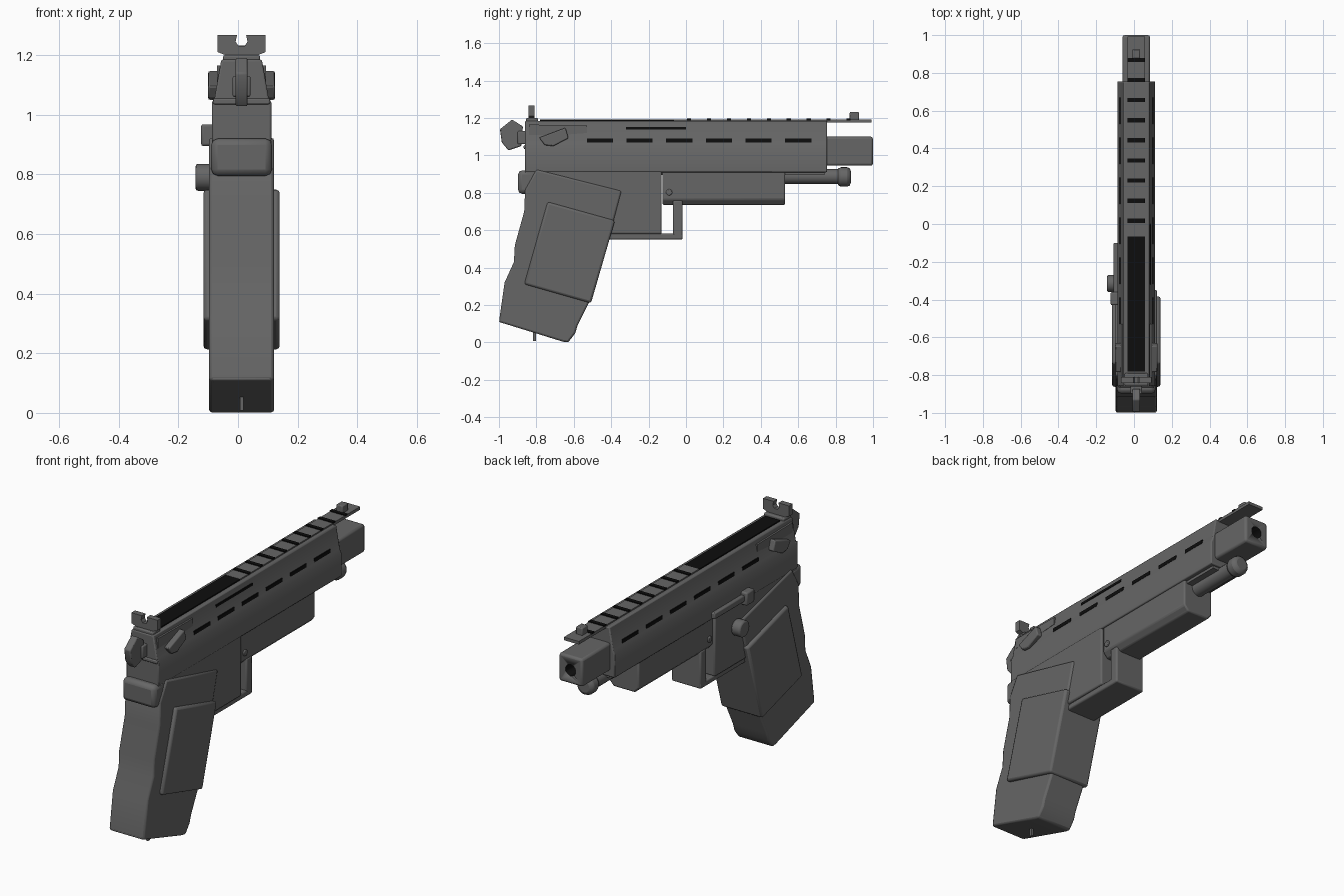
import bpy, bmesh, math
from mathutils import Matrix, Vector

if "Cube" in bpy.data.objects:
    bpy.data.objects.remove(bpy.data.objects["Cube"])

CX = 0.012  # centre plane of the body


def material(name, v):
    m = bpy.data.materials.new(name)
    m.use_nodes = True
    m.diffuse_color = (v, v, v, 1)
    m.node_tree.nodes["Principled BSDF"].inputs["Base Color"].default_value = (v, v, v, 1)
    return m


GREY = material("gunmetal grey", 0.133)
BLACK = material("slot black", 0.004)


def finish(name, bm, mat, bevel=0.0, segments=2):
    bmesh.ops.recalc_face_normals(bm, faces=bm.faces)
    me = bpy.data.meshes.new(name)
    bm.to_mesh(me)
    bm.free()
    me.materials.append(mat)
    ob = bpy.data.objects.new(name, me)
    bpy.context.collection.objects.link(ob)
    bpy.ops.object.select_all(action='DESELECT')
    ob.select_set(True)
    bpy.context.view_layer.objects.active = ob
    bpy.ops.object.shade_smooth_by_angle(angle=math.radians(35))
    if bevel:
        b = ob.modifiers.new("Bevel", 'BEVEL')
        b.width, b.segments, b.limit_method = bevel, segments, 'ANGLE'
        b.angle_limit = math.radians(35)
    return ob


def extrude(name, pts, a, b, axis='x', bevel=0.0, mat=GREY):
    """Extrude a (y, z) outline along x, or an (x, z) outline along y."""
    bm = bmesh.new()
    place = (lambda p, t: (t, p[0], p[1])) if axis == 'x' else (lambda p, t: (p[0], t, p[1]))
    f = bm.faces.new([bm.verts.new(place(p, a)) for p in pts])
    new = bmesh.ops.extrude_face_region(bm, geom=[f])["geom"]
    d = Vector((b - a, 0, 0) if axis == 'x' else (0, b - a, 0))
    bmesh.ops.translate(bm, vec=d, verts=[v for v in new if isinstance(v, bmesh.types.BMVert)])
    return finish(name, bm, mat, bevel)


def box(name, x, y, z, bevel=0.0, mat=GREY):
    return extrude(name, [(y[0], z[0]), (y[1], z[0]), (y[1], z[1]), (y[0], z[1])],
                   x[0], x[1], 'x', bevel, mat)


def mid(half):
    return (CX - half, CX + half)


def cylinder(name, centre, r, depth, axis, bevel=0.0, mat=GREY, sides=20):
    bm = bmesh.new()
    turn = Matrix.Rotation(math.pi / 2, 4, 'Y' if axis == 'x' else 'X')
    bmesh.ops.create_cone(bm, cap_ends=True, segments=sides, radius1=r, radius2=r, depth=depth,
                          matrix=Matrix.Translation(centre) @ turn)
    return finish(name, bm, mat, bevel)


def mirrored(half):
    return [(CX - x, z) for x, z in half] + [(CX + x, z) for x, z in reversed(half)]


# Slide with sloping sides
extrude("slide", mirrored([(0.1, 0.91), (0.1, 1.04), (0.09, 1.06), (0.068, 1.185)]),
        -0.86, 0.755, 'y', 0.006)

# Barrel block with a bored muzzle
barrel = box("barrel", mid(0.073), (0.6, 1.0), (0.945, 1.1), 0.012)
bore = cylinder("bore_cutter", (CX, 0.98, 1.022), 0.032, 0.2, 'y', mat=BLACK)
bore.hide_render = True
bore.hide_viewport = True
cut = barrel.modifiers.new("Bore", 'BOOLEAN')
cut.object, cut.operation, cut.material_mode = bore, 'DIFFERENCE', 'TRANSFER'

# Side slots, cut lines showing on both faces
for i in range(6):
    y = -0.46 + 0.212 * i
    box(f"side_slot_{i + 1}", mid(0.09), (y - 0.07, y + 0.07), (1.07, 1.09), mat=BLACK)
box("ejection_line", (CX, CX + 0.079), (-0.32, 0), (1.14, 1.153), mat=BLACK)

# Top strip and slotted rib
box("top_strip", mid(0.046), (-0.78, -0.065), (1.183, 1.191), mat=BLACK)
box("top_rib", mid(0.046), (-0.065, 0.993), (1.175, 1.192))
for i in range(9):
    y = 0.017 + 0.1065 * i
    box(f"rib_slot_{i + 1}", mid(0.047), (y - 0.011, y + 0.011), (1.188, 1.197), mat=BLACK)

# Sights
box("front_sight", mid(0.02), (0.875, 0.925), (1.185, 1.232), 0.005)
extrude("rear_sight", mirrored([(0.05, 1.18), (0.055, 1.2), (0.08, 1.21), (0.08, 1.268),
                                (0.015, 1.268), (0.02, 1.245), (0.01, 1.23)]), -0.842, -0.81, 'y')
box("rear_sight_base", mid(0.062), (-0.855, -0.79), (1.175, 1.2), 0.006)

# Hammer and rear plate
extrude("hammer", [(-0.995, 1.14), (-0.93, 1.192), (-0.872, 1.155), (-0.88, 1.05),
                   (-0.95, 1.027), (-0.985, 1.07)], *mid(0.02), bevel=0.006)
box("hammer_mount", mid(0.03), (-0.9, -0.84), (1.06, 1.13), 0.006)
box("rear_plate", mid(0.095), (-0.868, -0.84), (1.035, 1.055), 0.005)

# Frame, trigger block and guard
extrude("frame", [(-0.86, 0.92), (-0.13, 0.92), (-0.13, 0.58), (-0.45, 0.58), (-0.6, 0.7),
                  (-0.86, 0.8)], *mid(0.1), bevel=0.008)
box("guard_bar", mid(0.09), (-0.46, -0.018), (0.55, 0.583), 0.008)
box("guard_post", mid(0.09), (-0.07, -0.018), (0.555, 0.76), 0.008)

# Under-barrel housing and guide rod
extrude("front_housing", mirrored([(0.065, 0.735), (0.092, 0.765), (0.092, 0.915)]),
        -0.125, 0.53, 'y', 0.008)
box("housing_rail", mid(0.075), (-0.14, 0.74), (0.895, 0.925))
cylinder("guide_rod", (CX, 0.67, 0.887), 0.04, 0.36, 'y')
cylinder("guide_rod_cap", (CX, 0.845, 0.885), 0.052, 0.072, 'y', 0.02)
cylinder("housing_pin", (CX, -0.09, 0.803), 0.017, 0.2, 'x', 0.004, sides=12)

# Grip and its raised side panels
extrude("grip", [(-0.8, 0.925), (-0.345, 0.81), (-0.395, 0.62), (-0.515, 0.22), (-0.58, 0.09),
                 (-0.592, 0.05), (-0.63, 0.0), (-0.66, 0.005), (-1.0, 0.11), (-0.97, 0.32),
                 (-0.92, 0.43), (-0.915, 0.52), (-0.865, 0.7), (-0.86, 0.82)],
        *mid(0.109), bevel=0.01)
extrude("grip_panels", [(-0.74, 0.752), (-0.38, 0.652), (-0.508, 0.21), (-0.865, 0.312)],
        *mid(0.128), bevel=0.012)
extrude("grip_base_ridge", [(-1.0, 0.11), (-0.99, 0.145), (-0.96, 0.14), (-0.97, 0.1)],
        *mid(0.1), bevel=0.005)
box("base_catch", mid(0.006), (-0.818, -0.803), (0.008, 0.08))
box("grip_tang", mid(0.102), (-0.898, -0.8), (0.795, 0.92), 0.022)

# Safety levers and their backing plates, one on each side
for side, label in ((1, "left"), (-1, "right")):
    extrude(f"safety_lever_{label}", [(-0.785, 1.095), (-0.645, 1.148), (-0.628, 1.092),
                                      (-0.71, 1.05), (-0.755, 1.055)],
            CX + side * 0.06, CX + side * 0.112, bevel=0.006)
    extrude(f"safety_plate_{label}", [(-0.84, 1.11), (-0.66, 1.11), (-0.53, 1.12), (-0.53, 1.16),
                                      (-0.84, 1.165)], CX, CX + side * 0.082)

# Slide stop and release button on the right side
box("slide_stop", (-0.108, -0.05), (-0.4, -0.1), (0.915, 0.95), 0.006)
box("slide_stop_tab", (-0.124, -0.08), (-0.43, -0.36), (0.895, 0.968), 0.008)
cylinder("release_button", (-0.115, -0.315, 0.79), 0.045, 0.055, 'x', 0.008)
